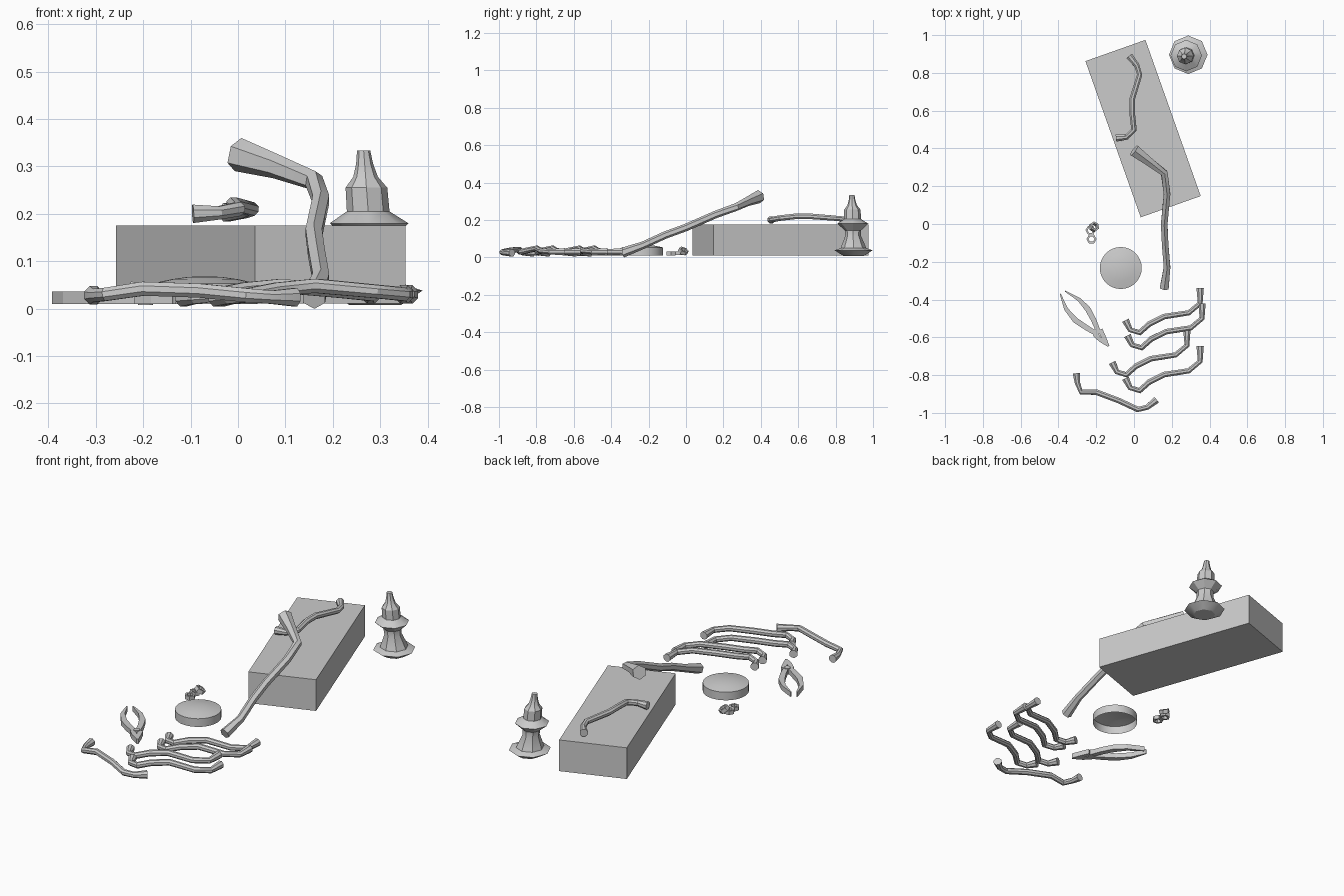
import bpy, bmesh, math
from mathutils import Vector, Matrix

cube = bpy.data.objects.get("Cube")
if cube:
    bpy.data.objects.remove(cube, do_unlink=True)

grey = bpy.data.materials.new("plain_grey")
grey.use_nodes = True
grey.diffuse_color = (0.6, 0.6, 0.6, 1)
grey.node_tree.nodes["Principled BSDF"].inputs["Base Color"].default_value = grey.diffuse_color


def finish(name, bm, smooth=None):
    """Turn a bmesh into a named grey object."""
    bmesh.ops.remove_doubles(bm, verts=bm.verts, dist=0.0001)
    bmesh.ops.recalc_face_normals(bm, faces=bm.faces)
    mesh = bpy.data.meshes.new(name)
    bm.to_mesh(mesh)
    bm.free()
    obj = bpy.data.objects.new(name, mesh)
    bpy.context.collection.objects.link(obj)
    mesh.materials.append(grey)
    if smooth:
        bpy.ops.object.select_all(action="DESELECT")
        obj.select_set(True)
        bpy.context.view_layer.objects.active = obj
        bpy.ops.object.shade_smooth_by_angle(angle=math.radians(smooth))
    return obj


def bridge(bm, lower, upper):
    """Join two equal rings of vertices with quads."""
    count = len(lower)
    for i in range(count):
        j = (i + 1) % count
        bm.faces.new((lower[i], lower[j], upper[j], upper[i]))


def lathe(name, profile, sides, centre, closed=False, lean=(0, 0), smooth=None):
    """Spin a (radius, height) profile; lean shifts rings as they rise."""
    bm = bmesh.new()
    rings = []
    for radius, z in profile:
        angles = [math.tau * i / sides for i in range(sides)]
        rings.append([bm.verts.new((radius * math.cos(a) + lean[0] * z,
                                    radius * math.sin(a) + lean[1] * z, z)) for a in angles])
    for lower, upper in zip(rings, rings[1:]):
        bridge(bm, lower, upper)
    if closed:
        bridge(bm, rings[-1], rings[0])
    obj = finish(name, bm, smooth)
    obj.location = centre
    return obj


def tube(name, path, radii, offset=(0, 0, 0), sides=8):
    """Sweep a round section along a path, with flared, capped ends."""
    points = [Vector(p) + Vector(offset) for p in path]
    bm = bmesh.new()
    rings = []
    for i, point in enumerate(points):
        before, after = points[max(i - 1, 0)], points[min(i + 1, len(points) - 1)]
        along = (after - before).normalized()
        across = along.cross(Vector((0, 0, 1))).normalized()
        up = across.cross(along)
        ring = []
        for k in range(sides):
            a = math.tau * (k + 0.5) / sides
            ring.append(bm.verts.new(point + radii[i] * (across * math.cos(a) + up * math.sin(a))))
        rings.append(ring)
    for lower, upper in zip(rings, rings[1:]):
        bridge(bm, lower, upper)
    bm.faces.new(rings[0])
    bm.faces.new(rings[-1])
    return finish(name, bm, 30)


def ribbon(name, path, widths, low=0.01, high=0.036):
    """Flat tool part: a strip of varying half-width, extruded upward."""
    points = [Vector((x, y, low)) for x, y in path]
    left, right = [], []
    bm = bmesh.new()
    for i, point in enumerate(points):
        along = (points[min(i + 1, len(points) - 1)] - points[max(i - 1, 0)]).normalized()
        side = Vector((-along.y, along.x, 0)) * widths[i]
        left.append(bm.verts.new(point + side))
        right.append(bm.verts.new(point - side))
    strip = [bm.faces.new((left[i], right[i], right[i + 1], left[i + 1]))
             for i in range(len(points) - 1)]
    lifted = bmesh.ops.extrude_face_region(bm, geom=strip, use_keep_orig=True)["geom"]
    moved = [v for v in lifted if isinstance(v, bmesh.types.BMVert)]
    bmesh.ops.translate(bm, verts=moved, vec=(0, 0, high - low))
    return finish(name, bm)


# Large block
bm = bmesh.new()
bmesh.ops.create_cube(bm, size=1, matrix=Matrix.Diagonal((0.337, 0.877, 0.165, 1)))
block = finish("block", bm)
block.location = (0.048, 0.505, 0.093)
block.rotation_euler.z = math.radians(19.5)

# Nozzle bottle with two wide flanges
bottle_profile = [
    (0, 0.008), (0.055, 0.008), (0.102, 0.038), (0.068, 0.05), (0.064, 0.062), (0.042, 0.115),
    (0.044, 0.145), (0.083, 0.18), (0.045, 0.205), (0.044, 0.255),
    (0.026, 0.278), (0.018, 0.305), (0.014, 0.333), (0, 0.333)]
lathe("nozzle_bottle", bottle_profile, 8, (0.29, 0.897, 0), lean=(-0.075, -0.03), smooth=30)

# Shallow lid, open underneath
lid_profile = [(0.111, 0.01), (0.111, 0.053), (0.07, 0.062), (0.035, 0.067), (0, 0.068)]
lathe("round_lid", lid_profile, 32, (-0.07, -0.233, 0), smooth=30)

# Loose hexagonal nuts
nut_profile = [(0.016, -0.01), (0.027, -0.01), (0.027, 0.01), (0.016, 0.01)]
nuts = [("front_nut", (-0.225, -0.08, 0.021), 0),
        ("middle_nut", (-0.23, -0.033, 0.022), 0),
        ("tilted_nut", (-0.212, -0.015, 0.034), 35)]
for name, place, tilt in nuts:
    nut = lathe(name, nut_profile, 6, place, closed=True)
    nut.rotation_euler = (0, math.radians(tilt), math.radians(tilt))

# Pliers: two bowed handles, two jaws and a pivot
ribbon("pliers_outer_handle",
       [(-0.39, -0.37), (-0.36, -0.45), (-0.31, -0.51), (-0.25, -0.55), (-0.2, -0.58)],
       [0.003, 0.01, 0.015, 0.014, 0.012])
ribbon("pliers_inner_handle",
       [(-0.365, -0.355), (-0.29, -0.4), (-0.245, -0.45), (-0.215, -0.505), (-0.19, -0.565)],
       [0.003, 0.01, 0.015, 0.014, 0.012])
ribbon("pliers_left_jaw", [(-0.18, -0.56), (-0.157, -0.605), (-0.133, -0.646)],
       [0.014, 0.011, 0.003])
ribbon("pliers_right_jaw", [(-0.208, -0.582), (-0.176, -0.615), (-0.136, -0.648)],
       [0.014, 0.011, 0.003])
lathe("pliers_pivot", [(0, 0.008), (0.016, 0.008), (0.016, 0.04), (0, 0.04)], 12,
      (-0.195, -0.568, 0))

# Four matching bent hoses
short_radii = [0.021, 0.015, 0.015, 0.016, 0.016, 0.016, 0.015, 0.021]
bent_path = [(0.35, -0.34, 0.03), (0.35, -0.42, 0.03), (0.29, -0.47, 0.036), (0.16, -0.49, 0.048),
             (0.08, -0.53, 0.04), (0.03, -0.575, 0.03), (-0.02, -0.56, 0.024), (-0.045, -0.51, 0.024)]
for i, (x, y) in enumerate([(0, 0), (0.01, -0.08), (-0.07, -0.223), (0, -0.307)]):
    tube(f"bent_hose_{i + 1}", bent_path, short_radii, (x, y, 0))

# Separate hose at the front
front_path = [(-0.305, -0.79, 0.028), (-0.3, -0.84, 0.028), (-0.28, -0.89, 0.03),
              (-0.2, -0.89, 0.042), (-0.08, -0.935, 0.038), (0.02, -0.982, 0.028),
              (0.07, -0.97, 0.024), (0.12, -0.93, 0.024)]
tube("front_hose", front_path, short_radii)

# Hose lying on the block
block_path = [(-0.025, 0.89, 0.203), (0.015, 0.84, 0.205), (0.03, 0.79, 0.21), (-0.01, 0.66, 0.22),
              (-0.01, 0.59, 0.22), (0, 0.5, 0.21), (-0.04, 0.46, 0.202), (-0.095, 0.455, 0.2)]
tube("hose_on_block", block_path, short_radii)

# Long hose leaning over the block edge
leaning_path = [(0, 0.39, 0.325), (0.08, 0.33, 0.3), (0.16, 0.27, 0.27), (0.175, 0.16, 0.23),
                (0.16, 0, 0.16), (0.165, -0.11, 0.12), (0.175, -0.23, 0.065), (0.16, -0.34, 0.025)]
tube("leaning_hose", leaning_path, [0.036, 0.026, 0.021, 0.02, 0.02, 0.02, 0.02, 0.027], sides=6)
